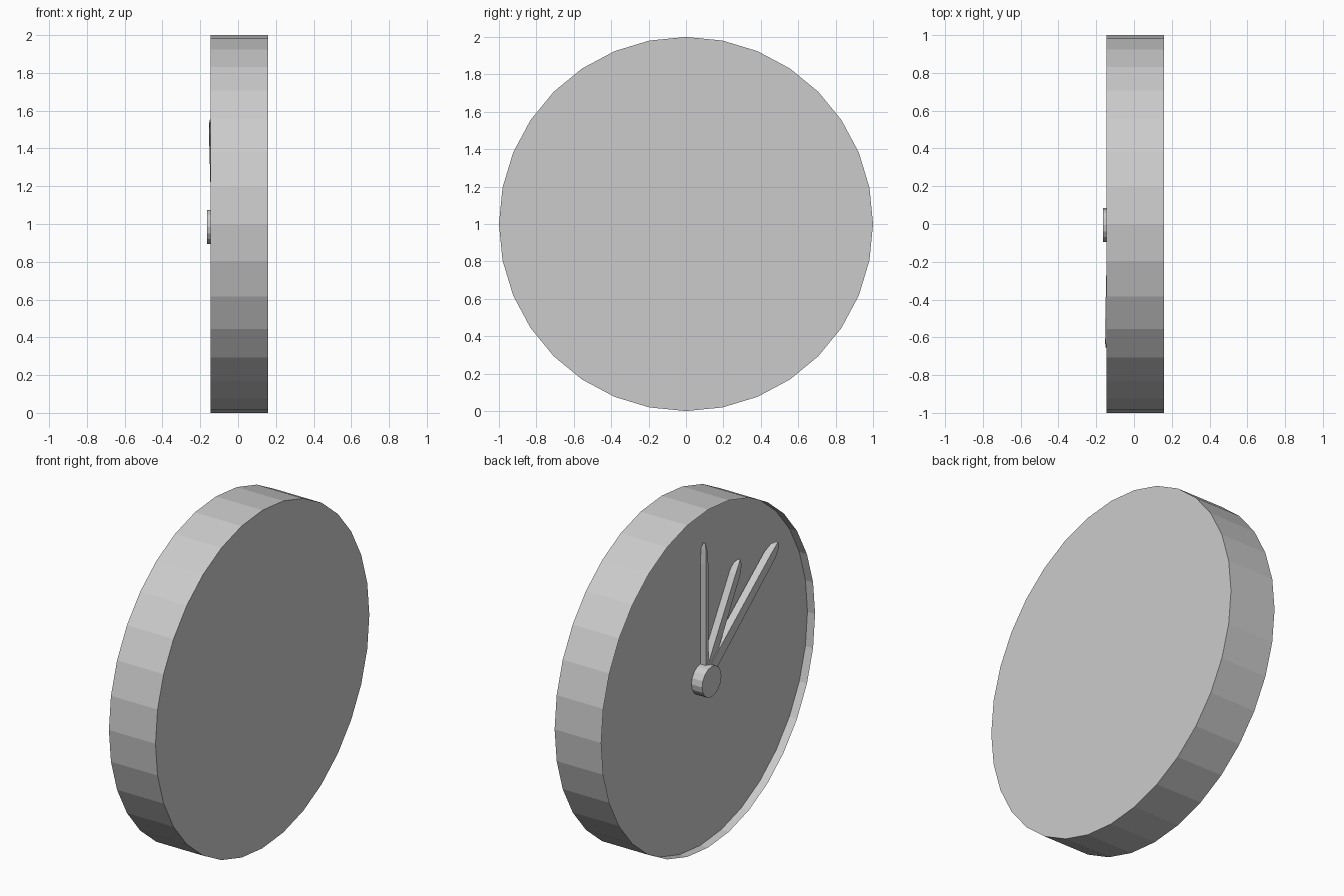
import bpy, bmesh, math
from mathutils import Matrix, Vector

if "Cube" in bpy.data.objects:
    bpy.data.objects.remove(bpy.data.objects["Cube"])

CENTRE = Vector((0, 0, 1))
BACK, RIM, DIAL, HUB = 0.16, -0.145, -0.095, -0.165


def make_object(name, bm):
    bmesh.ops.recalc_face_normals(bm, faces=bm.faces)
    mesh = bpy.data.meshes.new(name)
    bm.to_mesh(mesh)
    bm.free()
    obj = bpy.data.objects.new(name, mesh)
    bpy.context.collection.objects.link(obj)
    return obj


def disc(bm, x0, x1, radius, sides, y=0, z=1):
    """Cylinder along x with a vertex at the top; returns the -x cap."""
    rings = [[bm.verts.new((x, y + radius * math.sin(2 * math.pi * i / sides),
                            z + radius * math.cos(2 * math.pi * i / sides)))
              for i in range(sides)] for x in (x0, x1)]
    for i in range(sides):
        j = (i + 1) % sides
        bm.faces.new((rings[0][i], rings[0][j], rings[1][j], rings[1][i]))
    bm.faces.new(rings[1])
    return bm.faces.new(rings[0])


def hand(name, angle, length, width, front, tilt=0, y=0, point=0.08):
    """Tapered bar lofted along z, then turned clockwise as seen from -x."""
    bm = bmesh.new()
    thick = 0.045
    loops = []
    # distance, width scale, thickness scale
    for d, w, t in ((0, 1, 1), (length - point, 0.8, 1),
                    (length - point * 0.3, 0.5, 0.75), (length, 0.1, 0.3)):
        f = front - tilt * d + thick * (1 - t) * 0.4
        b = f + thick * t
        h = width * w / 2
        loops.append([bm.verts.new(p) for p in
                      ((f, -h, d), (f, h, d), (b, h, d), (b, -h, d))])
    for a, b in zip(loops, loops[1:]):
        for i in range(4):
            j = (i + 1) % 4
            bm.faces.new((a[i], a[j], b[j], b[i]))
    bm.faces.new(loops[0])
    bm.faces.new(loops[-1])
    bm.transform(Matrix.Translation(CENTRE + Vector((0, y, 0)))
                 @ Matrix.Rotation(math.radians(angle), 4, 'X'))
    return make_object(name, bm)


# Case with a raised rim around the recessed dial
bm = bmesh.new()
cap = disc(bm, RIM, BACK, 1.0, 32)
bmesh.ops.inset_region(bm, faces=[cap], thickness=0.07, use_even_offset=True)
dial = bmesh.ops.extrude_discrete_faces(bm, faces=[cap])["faces"][0]
bmesh.ops.translate(bm, verts=dial.verts, vec=(DIAL - RIM, 0, 0))
make_object("clock_case", bm)

# Centre hub
bm = bmesh.new()
disc(bm, HUB, DIAL + 0.01, 0.09, 16, y=-0.005, z=0.985)
make_object("centre_hub", bm)

# Hands
hand("hour_hand", 30, 0.66, 0.06, -0.137)
hand("minute_hand", 50, 0.86, 0.07, -0.14, tilt=0.018)
hand("second_hand", 0, 0.79, 0.025, -0.132, y=-0.01, point=0.12)
